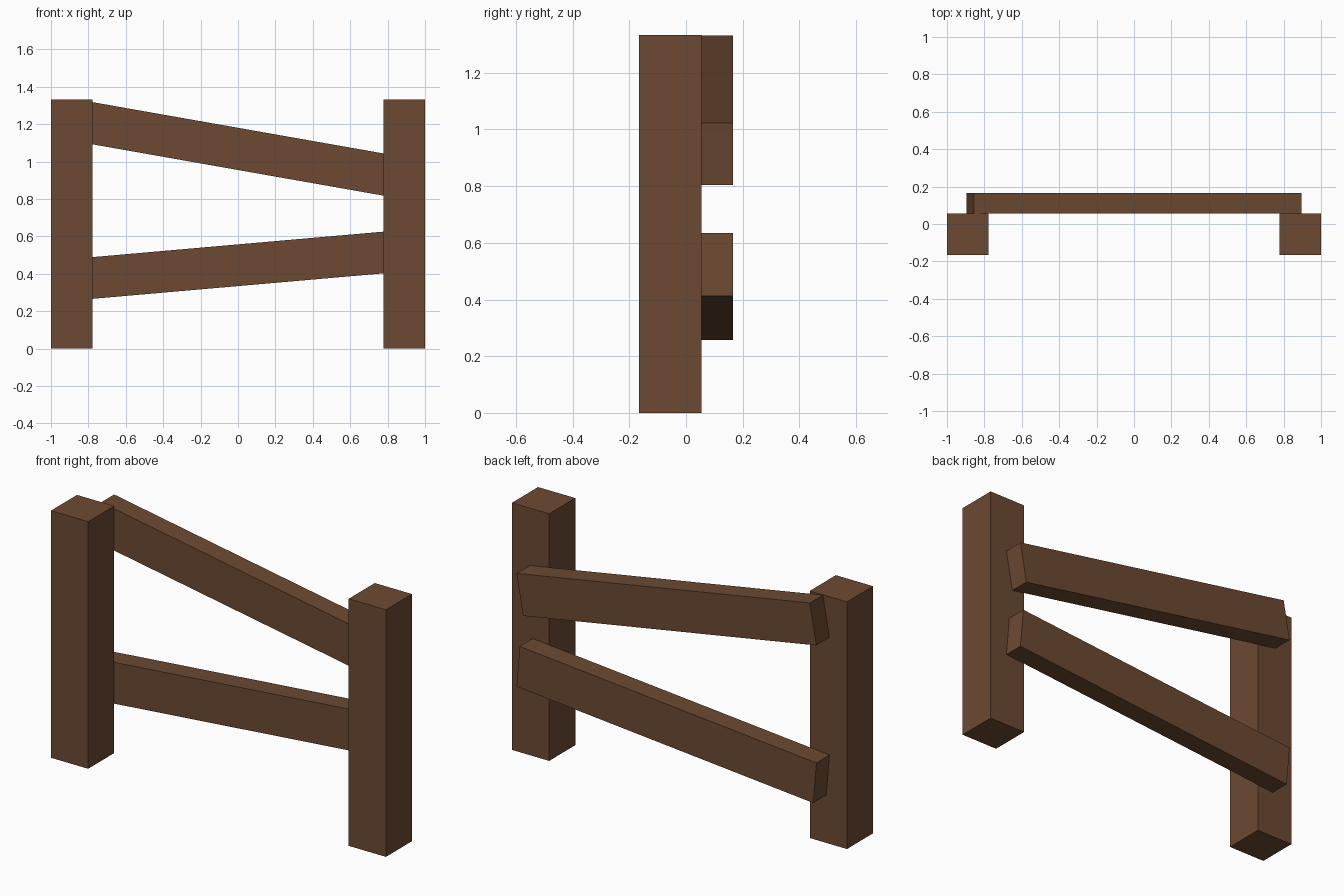
import bpy
from math import radians

if "Cube" in bpy.data.objects:
    bpy.data.objects.remove(bpy.data.objects["Cube"])

U = 2 / 9  # timber width

wood = bpy.data.materials.new("brown_wood")
wood.diffuse_color = (0.15, 0.068, 0.032, 1)
wood.use_nodes = True
wood.node_tree.nodes["Principled BSDF"].inputs["Base Color"].default_value = wood.diffuse_color


def beam(name, size, location, tilt=0):
    """Box timber, tilted about the y axis (degrees)."""
    bpy.ops.mesh.primitive_cube_add(size=1, location=location, rotation=(0, radians(tilt), 0))
    obj = bpy.context.object
    obj.name = name
    obj.scale = size
    bpy.ops.object.transform_apply(location=False, rotation=False, scale=True)
    obj.data.materials.append(wood)


# Upright posts
for side, sign in (("left", -1), ("right", 1)):
    beam(f"{side}_post", (U, U, 6 * U), (sign * (1 - U / 2), -U / 4, 3 * U))

# Sloping rails fixed to the back of the posts
for name, z, tilt in (("upper_rail", 1.068, 10), ("lower_rail", 0.446, -5)):
    beam(name, (8 * U, U / 2, U), (0, U / 2, z), tilt)
